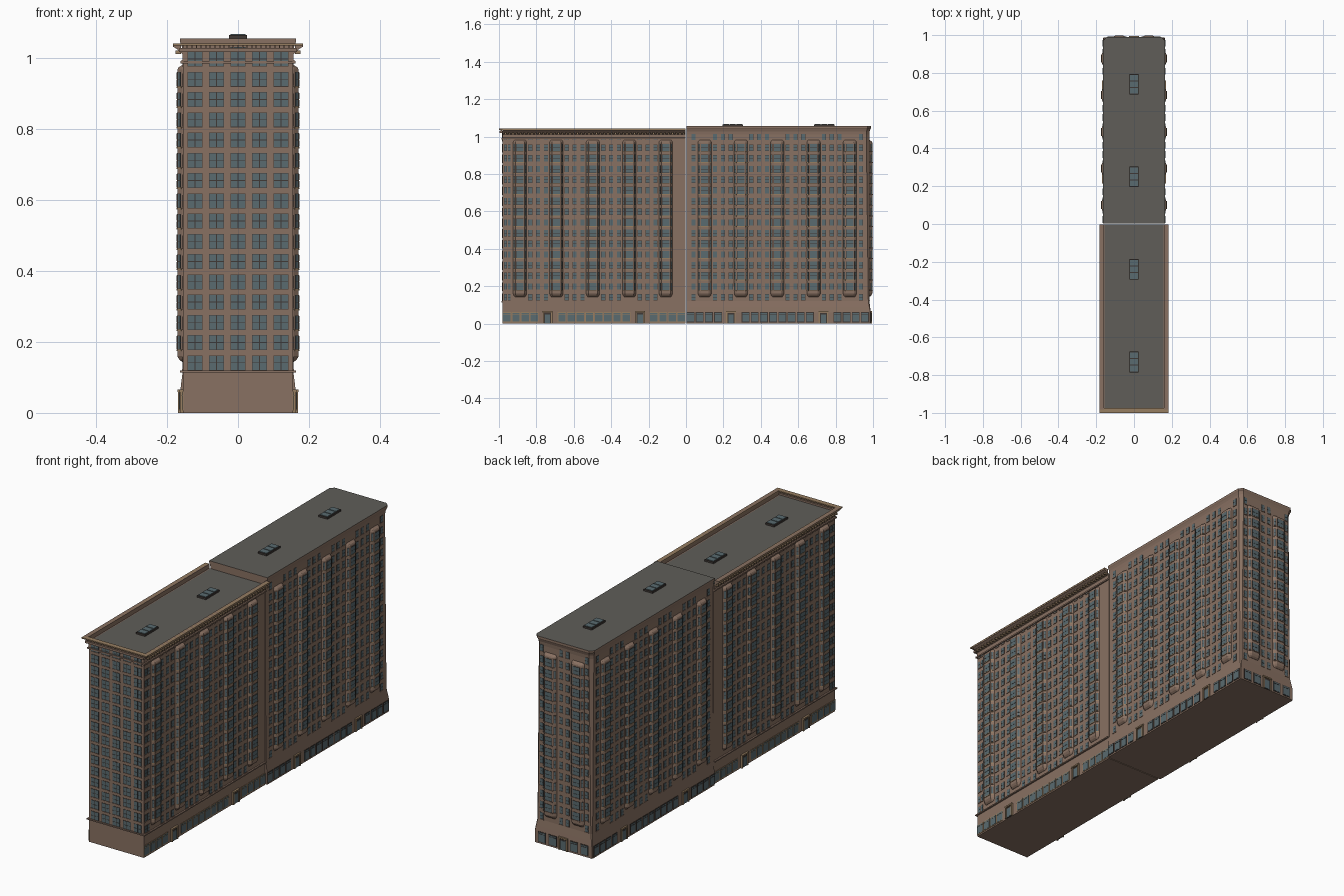
import bpy
from math import sin, cos, pi, radians

if "Cube" in bpy.data.objects:
    bpy.data.objects.remove(bpy.data.objects["Cube"])

def mat(name, r, g, b):
    m = bpy.data.materials.new(name)
    m.diffuse_color = (r, g, b, 1)
    m.use_nodes = True
    m.node_tree.nodes["Principled BSDF"].inputs["Base Color"].default_value = m.diffuse_color
    return m

BRICK = mat("brick", .25, .165, .122)
GLASS = mat("glass", .10, .145, .16)
DARK = mat("frame", .05, .04, .035)
TRIM = mat("trim", .31, .21, .12)
ROOF = mat("roofing", .115, .11, .098)

class Part:
    """Collects simple solids into one named object."""
    def __init__(self, name, *mats, mirror=False):
        self.name, self.mats, self.mirror = name, mats, mirror
        self.v, self.f, self.m = [], [], []

    def loft(self, rings, top=0, mi=0):
        base, n = len(self.v), len(rings[0])
        for r in rings:
            self.v += r
        for k in range(len(rings) - 1):
            for i in range(n):
                a, b = base + k * n, (i + 1) % n
                self.f.append((a + i, a + b, a + n + b, a + n + i))
                self.m.append(mi)
        self.f.append(tuple(base + i for i in reversed(range(n))))
        self.f.append(tuple(base + (len(rings) - 1) * n + i for i in range(n)))
        self.m += [mi, top or mi]

    def box(self, x0, x1, y0, y1, z0, z1, mi=0):
        self.loft([[(x0, y0, z), (x1, y0, z), (x1, y1, z), (x0, y1, z)] for z in (z0, z1)], mi=mi)

    def panel(self, x, y, z, a, w, h, d, mi=0):
        # slab centred on (x, y, z) with its normal at angle a
        n, t = (cos(a), sin(a)), (-sin(a), cos(a))
        q = [(x + n[0] * s * d / 2 + t[0] * u * w / 2, y + n[1] * s * d / 2 + t[1] * u * w / 2)
             for s, u in ((-1, -1), (1, -1), (1, 1), (-1, 1))]
        self.loft([[(px, py, zz) for px, py in q] for zz in (z - h / 2, z + h / 2)], mi=mi)

    def window(self, x, y, z, a, w, h=.042, sill=.006):
        # dark frame, two sashes and a sill: slots 0 glass, 1 frame, 2 sill
        self.panel(x, y, z, a, w, h, .002, 1)
        for s in (-1, 1):
            self.panel(x, y, z + s * h * .245, a, w - .003, h * .44, .0036, 0)
        self.panel(x, y, z - h / 2 - .002, a, w + .003, .004, sill, 2)

    def build(self):
        me = bpy.data.meshes.new(self.name)
        me.from_pydata(self.v, [], self.f)
        for m in self.mats:
            me.materials.append(m)
        me.polygons.foreach_set("material_index", self.m)
        ob = bpy.data.objects.new(self.name, me)
        bpy.context.collection.objects.link(ob)
        if self.mirror:
            ob.modifiers.new("Mirror", 'MIRROR')
        return ob

W = .155                                   # half width of the walls
BACK = .98
ROWS = [.141 + .0571 * i for i in range(16)]
BAYS_F = [-.888 + .195 * i for i in range(5)]
BAYS_B = [.1 + .194 * i for i in range(5)]

# front block with flat roof
p = Part("front_block", BRICK, ROOF)
p.loft([[(-W, -.98, z), (W, -.98, z), (W, -.002, z), (-W, -.002, z)] for z in (0, 1.02)], top=1)
p.build()

# back block: flared foot, chamfered corners widening upward, flared cornice
p = Part("back_block", BRICK, ROOF)
rings = []
for z, w, c in ((0, .163, .003), (.06, .163, .003), (.085, .160, .004), (.12, .1555, .006), (.5, W, .010),
                (1.01, W, .016), (1.028, .157, .017), (1.04, .161, .018), (1.046, .164, .018), (1.056, .164, .018)):
    yb = BACK + w - W
    rings.append([(-w, .002, z), (w, .002, z), (w, yb - c, z), (w - c, yb, z),
                  (c - w, yb, z), (-w, yb - c, z)])
p.loft(rings, top=1)
p.build()

# front block cornice and parapet, mirrored left to right
p = Part("side_cornice", BRICK, TRIM, mirror=True)
prof = [(.154, .985), (.161, .985), (.161, .992), (.157, .995), (.157, 1.012), (.165, 1.018),
        (.172, 1.026), (.183, 1.032), (.183, 1.042), (.160, 1.042), (.160, 1.02), (.154, 1.02)]
p.loft([[(x, y, z) for x, z in prof] for y in (-.002, -.982)], mi=0)
for i in range(48):
    y = -.97 + i * .0203
    p.box(.160, .176, y, y + .009, 1.012, 1.021, 1)
p.box(.16, .1835, -.985, -.002, 1.036, 1.042, 1)
p.build()
p = Part("front_cornice", BRICK, TRIM)
p.box(-.165, .165, -.998, -.978, 1.018, 1.029)
p.box(-.183, .183, -1.0, -.975, 1.036, 1.042, 1)
p.box(-.162, .162, -.986, -.978, .985, .992)
for i in range(25):
    p.box(-.158 + i * .013, -.154 + i * .013, -.992, -.985, 1.029, 1.036)
p.build()

# string courses
p = Part("string_courses", BRICK)
p.box(-.163, .163, -.987, -.004, .114, .120)
p.build()

# projecting bays: angular in front block, softer in back block
def bay(p, win, cx, cy, a, soft):
    n, t = (cos(a), sin(a)), (-sin(a), cos(a))
    def at(u, d):
        return (cx + t[0] * u + n[0] * d, cy + t[1] * u + n[1] * d)
    if soft:
        out = [(-.037, -.003), (-.035, .004), (-.029, .011), (-.021, .016), (.021, .016),
               (.029, .011), (.035, .004), (.037, -.003)]
    else:
        out = [(-.037, -.003), (-.036, .002), (-.024, .016), (.024, .016), (.036, .002), (.037, -.003)]
    rings = []
    for z, s, k in ((.143, .75, .1), (.150, .9, .65), (.160, 1, 1), (.968, 1, 1), (.974, .95, .8), (.981, .8, .1)):
        rings.append([(*at(u * s, d * k if d > 0 else d), z) for u, d in out])
    p.loft(rings)
    for z in ROWS[1:15]:
        win.window(*at(0, .016), z, a, .040, .040)
        for s in (-1, 1):
            ang = radians(38 if soft else 49)
            win.window(*at(s * .030, .0098), z, a + s * ang, .011, .040, .004)

bays = Part("side_bays", BRICK, mirror=True)
bwin = Part("side_bay_windows", GLASS, DARK, TRIM, mirror=True)
for y in BAYS_F:
    bay(bays, bwin, W, y, 0, False)
for y in BAYS_B:
    bay(bays, bwin, W, y, 0, True)
bays.build(), bwin.build()
bays = Part("back_bays", BRICK, mirror=True)
bwin = Part("back_bay_windows", GLASS, DARK, BRICK, mirror=True)
bay(bays, bwin, .078, BACK, pi / 2, True)
bays.build(), bwin.build()

# flat wall windows on the sides, between the bays
p = Part("side_windows", GLASS, DARK, BRICK, mirror=True)
cols = [-.965, -.945, .04, .935]
for group in (BAYS_F, BAYS_B):
    for a, b in zip(group, group[1:]):
        cols += [(a + b) / 2 + o for o in (-.042, 0, .042)]
for y in cols:
    for z in ROWS:
        p.window(W, y, z, 0, .016 if y < -.9 else .022, .034)
p.build()

# front face grid of wide windows
p = Part("front_windows", GLASS, DARK, BRICK)
for i in range(-2, 3):
    for z in ROWS:
        p.window(i * .0605, -.98, z, -pi / 2, .043, .042)
        p.panel(i * .0605, -.98, z, -pi / 2, .002, .042, .005, 1)
p.build()

# back face narrow windows
p = Part("back_windows", GLASS, DARK, BRICK, mirror=True)
for x in (.018, .127):
    for z in ROWS:
        p.window(x, BACK, z, pi / 2, .020, .034)
p.build()

# street level shop windows and doorways
p = Part("shopfronts", GLASS, TRIM, DARK, mirror=True)
doors = [-.74, -.245, .24, .735]
def shop(x, y, a, w, fm):
    p.panel(x, y, .034, a, w, .054, .004, fm)
    p.panel(x, y, .034, a, w - .007, .046, .006, 0)
    p.panel(x, y, .050, a, w - .007, .002, .008, fm)
def doorway(x, y, a):
    for s in (-1, 1):
        p.panel(x + s * .022 * -sin(a), y + s * .022 * cos(a), .033, a, .007, .066, .012, 1)
    p.panel(x, y, .063, a, .052, .007, .014, 1)
    p.panel(x, y, .028, a, .037, .056, .005, 2)
    p.panel(x, y, .026, a, .028, .046, .007, 0)
for i in range(40):
    y = -.958 + i * .0491
    if all(abs(y - d) > .047 for d in doors):
        shop(W if y < 0 else .163, y, 0, .046 if y < 0 else .042, 1 if y < 0 else 2)
for y in doors:
    doorway(W + .003 if y < 0 else .163, y, 0)
for x in (.06, .12):
    shop(x, BACK + .008, pi / 2, .045, 2)
p.build()
p = Part("back_door", GLASS, TRIM, DARK)
doorway(0, BACK + .008, pi / 2)
p.build()

# roof skylights with three glazed panes
p = Part("skylights", DARK, GLASS)
for y, z in ((-.73, 1.02), (-.24, 1.02), (.25, 1.056), (.74, 1.056)):
    p.box(-.025, .025, y - .055, y + .055, z - .002, z + .009)
    for k in (-1, 0, 1):
        p.box(-.021, .021, y + k * .035 - .015, y + k * .035 + .015, z + .007, z + .0115, 1)
p.build()
